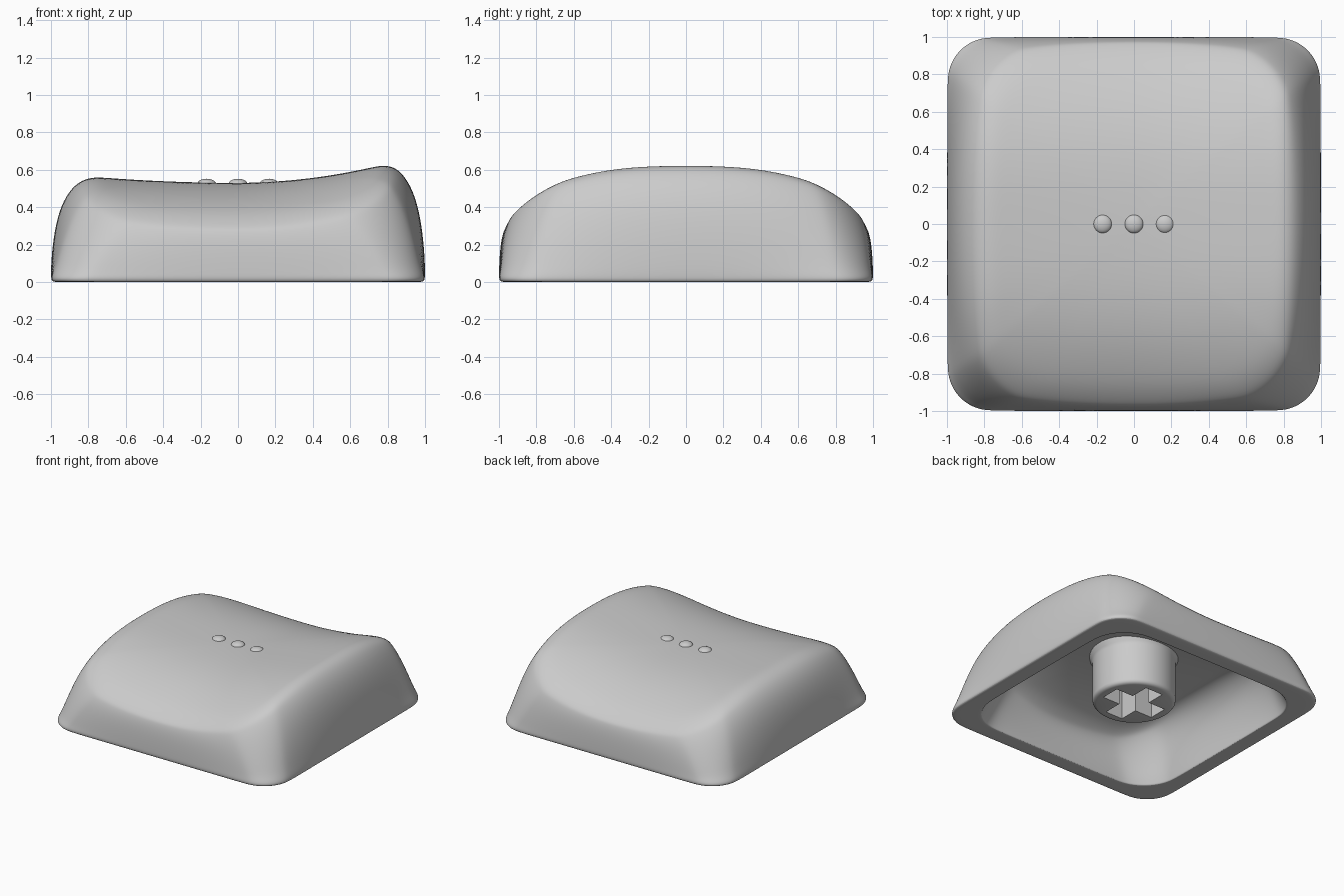
import bpy, bmesh, math
from mathutils import Matrix

cube = bpy.data.objects.get("Cube")
if cube:
    bpy.data.objects.remove(cube, do_unlink=True)

grey = bpy.data.materials.new("light_grey_plastic")
grey.use_nodes = True
grey.diffuse_color = (0.6, 0.6, 0.6, 1)
grey.node_tree.nodes["Principled BSDF"].inputs["Base Color"].default_value = (0.6, 0.6, 0.6, 1)


def add_object(name, bm):
    bmesh.ops.recalc_face_normals(bm, faces=bm.faces)
    mesh = bpy.data.meshes.new(name)
    bm.to_mesh(mesh)
    bm.free()
    mesh.materials.append(grey)
    obj = bpy.data.objects.new(name, mesh)
    bpy.context.collection.objects.link(obj)
    return obj


def select_only(obj):
    bpy.ops.object.select_all(action="DESELECT")
    obj.select_set(True)
    bpy.context.view_layer.objects.active = obj


def smooth(obj, degrees):
    select_only(obj)
    bpy.ops.object.shade_smooth_by_angle(angle=math.radians(degrees))


def loft(rings, poles):
    """Skin closed rings in order; close both ends with a pole."""
    bm = bmesh.new()
    rows = [[bm.verts.new(p) for p in ring] for ring in rings]
    n = len(rows[0])
    for a, b in zip(rows, rows[1:]):
        for i in range(n):
            bm.faces.new((a[i], a[(i + 1) % n], b[(i + 1) % n], b[i]))
    for row, pole in ((rows[0], poles[0]), (rows[-1], poles[1])):
        tip = bm.verts.new(pole)
        for i in range(n):
            bm.faces.new((row[i], row[(i + 1) % n], tip))
    return bm


def outline(hx, hy, r, bow=0.0):
    """Rounded rectangle whose sides may bow outward."""
    arc, side = 6, 8
    pts = []
    for k, (sx, sy) in enumerate(((1, 1), (-1, 1), (-1, -1), (1, -1))):
        cx, cy = sx * (hx - r), sy * (hy - r)
        for i in range(arc + 1):
            a = math.pi / 2 * (k + i / arc)
            pts.append((cx + r * math.cos(a), cy + r * math.sin(a)))
        # straight run to the next corner
        nx, ny = ((-cx, cy), (cx, -cy))[k % 2]
        dx, dy = ((0, sy * r), (sx * r, 0))[k % 2]
        for i in range(1, side):
            t = i / side
            pts.append((cx + (nx - cx) * t + dx, cy + (ny - cy) * t + dy))
    return [(x * (1 - bow * (y / hy) ** 2), y * (1 - bow * (x / hx) ** 2)) for x, y in pts]


def top_height(x, y):
    """Saddle top: dished across x with a taller left side, domed along y."""
    dish = 0.096 * (x / 0.77) ** 2 if x > 0 else 0.035 * (x / 0.8) ** 2
    return 0.53 + dish - 0.25 * abs(y) ** 2.9


def shell_rings(base, edge, drop, foot):
    """Rings from the foot of the wall, over the edge, to the middle of the top."""
    wall = ((0.15, 0.0), (0.35, 0.05), (0.58, 0.18), (0.76, 0.4), (0.88, 0.68), (0.955, 1.0))
    reach = max(x * y for x, y in base)
    rings = [[(x, y, foot) for x, y in base]]
    for rise, inset in wall:
        ring = []
        for (bx, by), (ex, ey) in zip(base, edge):
            # sides bulge, corners lean in almost straight
            corner = (abs(bx * by) / reach) ** 2
            t = inset + (rise / wall[-1][0] - inset) * corner * 0.75
            ring.append((bx + (ex - bx) * t, by + (ey - by) * t,
                         rise * (top_height(ex, ey) - drop)))
        rings.append(ring)
    for s in (0.92, 0.82, 0.66, 0.48, 0.3, 0.12):
        rings.append([(x * s, y * s, top_height(x * s, y * s) - drop) for x, y in edge])
    return rings


# Hollow cap: outer skin, softened rim, inner skin
outer = shell_rings(outline(1, 1, 0.23), outline(0.84, 0.965, 0.27, 0.065), 0, 0.025)
inner = shell_rings(outline(0.865, 0.865, 0.28, 0.01), outline(0.7, 0.79, 0.25, 0.055), 0.11, 0.01)
rim = [[(x, y, z) for x, y in outline(h, h, r, b)]
       for h, r, b, z in ((0.995, 0.225, 0, 0.004), (0.975, 0.21, 0, 0),
                          (0.885, 0.28, 0.01, 0), (0.868, 0.28, 0.01, 0))]
bm = loft(outer[::-1] + rim + inner, ((0, 0, 0.53), (0, 0, 0.42)))
cap = add_object("cap_shell", bm)
sub = cap.modifiers.new("smooth_surface", "SUBSURF")
sub.levels = sub.render_levels = 2
smooth(cap, 60)

# Round stem with a small fillet where it meets the ceiling
profile = ((0.27, 0.05), (0.285, 0.054), (0.296, 0.065), (0.3, 0.08), (0.3, 0.375),
           (0.305, 0.4), (0.318, 0.42), (0.325, 0.45))
turns = [2 * math.pi * i / 64 for i in range(64)]
bm = loft([[(r * math.cos(a), r * math.sin(a), z) for a in turns] for r, z in profile],
          ((0, 0, 0.05), (0, 0, 0.45)))
stem = add_object("stem", bm)

# Cross-shaped socket cut into the stem
L, w = 0.225, 0.075
quarter = ((L, -w), (L, w), (w, w))
cross = []
for k in range(4):
    c, s = round(math.cos(k * math.pi / 2)), round(math.sin(k * math.pi / 2))
    cross += [(c * x - s * y, s * x + c * y) for x, y in quarter]
bm = bmesh.new()
face = bm.faces.new([bm.verts.new((x, y, -0.1)) for x, y in cross])
grown = bmesh.ops.extrude_face_region(bm, geom=[face])
bmesh.ops.translate(bm, vec=(0, 0, 0.5),
                    verts=[v for v in grown["geom"] if isinstance(v, bmesh.types.BMVert)])
cutter = add_object("socket_cutter", bm)
cutter.hide_render = True
cut = stem.modifiers.new("socket", "BOOLEAN")
cut.operation, cut.solver, cut.object = "DIFFERENCE", "EXACT", cutter
select_only(stem)
bpy.ops.object.modifier_apply(modifier=cut.name)
bpy.data.objects.remove(cutter, do_unlink=True)
smooth(stem, 35)

# Three small flattened touch bumps on the top
for name, x in (("right", -0.168), ("middle", 0), ("left", 0.166)):
    bm = bmesh.new()
    bmesh.ops.create_uvsphere(bm, u_segments=32, v_segments=16, radius=0.05,
                              matrix=Matrix.Diagonal((1, 1, 0.55, 1)))
    bump = add_object("touch_bump_" + name, bm)
    bump.location = (x, 0, 0.525)
    smooth(bump, 60)
